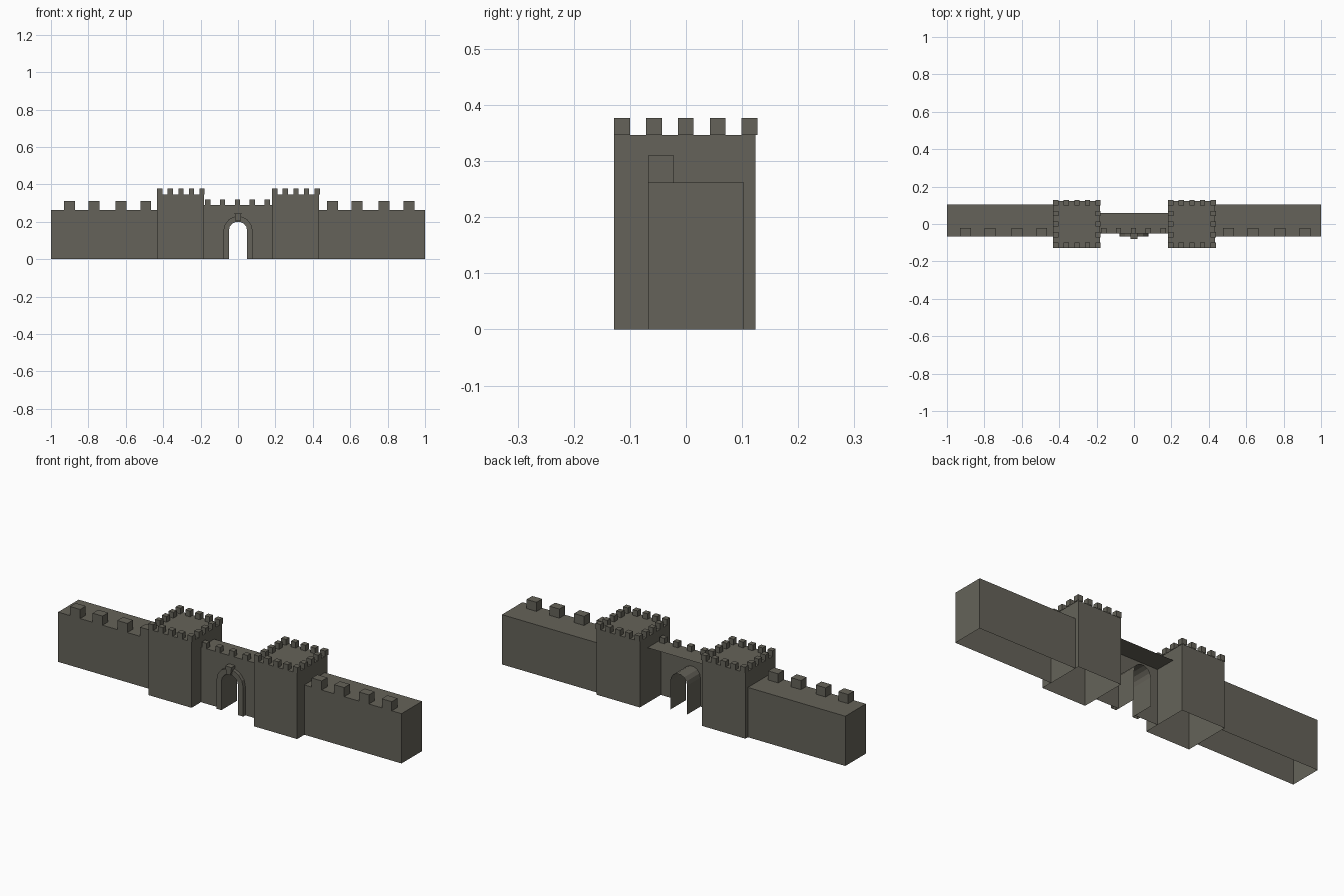
import bpy, bmesh, math

cube = bpy.data.objects.get("Cube")
if cube:
    bpy.data.objects.remove(cube, do_unlink=True)

stone = bpy.data.materials.new("dark_stone")
stone.use_nodes = True
COLOR = (0.13, 0.124, 0.1, 1)
stone.diffuse_color = COLOR
stone.node_tree.nodes["Principled BSDF"].inputs["Base Color"].default_value = COLOR


def finish(name, bm):
    bmesh.ops.remove_doubles(bm, verts=bm.verts, dist=1e-5)
    mesh = bpy.data.meshes.new(name)
    bm.to_mesh(mesh)
    bm.free()
    mesh.materials.append(stone)
    obj = bpy.data.objects.new(name, mesh)
    bpy.context.collection.objects.link(obj)
    return obj


def quad(bm, *pts):
    return bm.faces.new([bm.verts.new(p) for p in pts])


def box(bm, x0, x1, y0, y1, z0, z1):
    """Box without its underside."""
    a, b, c, d = (x0, y0), (x1, y0), (x1, y1), (x0, y1)
    for p, q in ((a, b), (b, c), (c, d), (d, a)):
        quad(bm, (*p, z0), (*q, z0), (*q, z1), (*p, z1))
    quad(bm, *[(*p, z1) for p in (a, b, c, d)])


def arch(r, spring, segs=7):
    """Arch outline from the right foot over to the left foot."""
    pts = [(r * math.cos(math.pi * i / segs), spring + r * math.sin(math.pi * i / segs))
           for i in range(segs + 1)]
    return [(r, 0)] + pts + [(-r, 0)]


# Long curtain walls with a merlon row on the front edge
for side, x0, x1, first in (("right", -1, -0.433, -0.93), ("left", 0.433, 1, 0.477)):
    bm = bmesh.new()
    box(bm, x0, x1, -0.068, 0.103, 0, 0.262)
    finish(side + "_wall", bm)
    bm = bmesh.new()
    for step in (0, 0.131, 0.275, 0.408):
        box(bm, first + step, first + step + 0.058, -0.068, -0.021, 0.262, 0.31)
    finish(side + "_wall_merlons", bm)

# Square towers with merlons around the roof
M, PITCH = 0.028, 0.0568
for side, x0 in (("right", -0.433), ("left", 0.182)):
    y0 = -0.128
    bm = bmesh.new()
    box(bm, x0, x0 + 0.252, y0, y0 + 0.252, 0, 0.347)
    finish(side + "_tower", bm)
    bm = bmesh.new()
    for i in range(5):
        for j in range(5):
            if i in (0, 4) or j in (0, 4):
                x, y = x0 + i * PITCH, y0 + j * PITCH
                box(bm, x, x + M, y, y + M, 0.347, 0.377)
    finish(side + "_tower_merlons", bm)

# Gate: front sheet with arched opening, roof sheet and passage lining
FRONT, BACK, TOP, SPRING = -0.05, 0.06, 0.29, 0.152
LEFT, RIGHT = 0.182, -0.181
inner = arch(0.049, SPRING)
bm = bmesh.new()
for (xa, za), (xb, zb) in zip(inner, inner[1:]):
    quad(bm, (xa, FRONT, za), (xa, BACK, za), (xb, BACK, zb), (xb, FRONT, zb))
    if abs(xa - xb) > 1e-4:
        quad(bm, (xb, FRONT, zb), (xa, FRONT, za), (xa, FRONT, TOP), (xb, FRONT, TOP))
for xa, xb in ((RIGHT, -0.049), (0.049, LEFT)):
    quad(bm, (xa, FRONT, 0), (xb, FRONT, 0), (xb, FRONT, TOP), (xa, FRONT, TOP))
quad(bm, (RIGHT, FRONT, TOP), (LEFT, FRONT, TOP), (LEFT, BACK, TOP), (RIGHT, BACK, TOP))
finish("gate_wall", bm)

# Merlons over the gate
bm = bmesh.new()
for x in (-0.162, -0.083, -0.003, 0.076, 0.156):
    box(bm, x - 0.014, x + 0.014, FRONT, FRONT + 0.028, TOP, 0.318)
finish("gate_merlons", bm)

# Raised arch trim
outer = arch(0.078, SPRING)
Y = -0.068
bm = bmesh.new()
for a, b, c, d in zip(inner, inner[1:], outer, outer[1:]):
    at = lambda p, y: (p[0], y, p[1])
    quad(bm, at(a, Y), at(c, Y), at(d, Y), at(b, Y))
    quad(bm, at(c, Y), at(c, FRONT), at(d, FRONT), at(d, Y))
    quad(bm, at(a, FRONT), at(a, Y), at(b, Y), at(b, FRONT))
finish("arch_trim", bm)

# Tapered keystone
bm = bmesh.new()
face = quad(bm, (-0.012, FRONT, 0.204), (0.012, FRONT, 0.204),
            (0.018, FRONT, 0.246), (-0.018, FRONT, 0.246))
ext = bmesh.ops.extrude_face_region(bm, geom=[face])
verts = [v for v in ext["geom"] if isinstance(v, bmesh.types.BMVert)]
bmesh.ops.translate(bm, verts=verts, vec=(0, -0.03, 0))
bmesh.ops.recalc_face_normals(bm, faces=bm.faces)
finish("keystone", bm)
